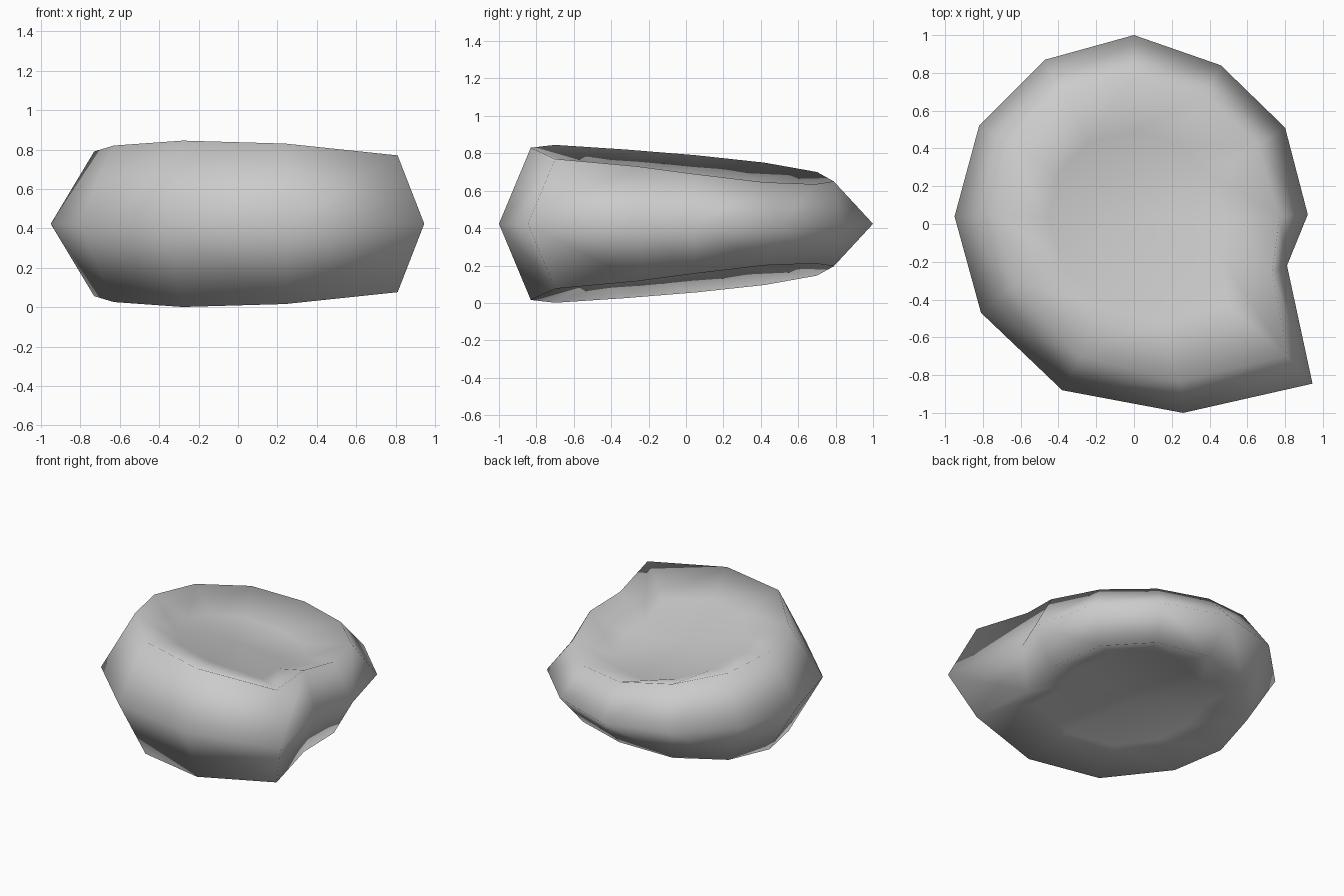
import bpy
import bmesh

old = bpy.data.objects.get("Cube")
if old:
    bpy.data.objects.remove(old, do_unlink=True)

MID = 0.423
INSET, DROP, FLOOR = 0.62, 0.10, 0.65

# Widest outline of the whorl, counter-clockwise from the mouth
outline = [(.81, -.22), (.92, .05), (.80, .51), (.46, .84), (0, 1), (-.47, .87),
           (-.82, .52), (-.95, .04), (-.81, -.47), (-.38, -.88), (.26, -1), (.945, -.845)]

# Upper rim, which sits inside the outline and climbs along the spiral
rim = [(.73, -.26, .73), (.77, .04, .69), (.65, .42, .645), (.37, .69, .635), (0, .79, .65), (-.38, .70, .70),
       (-.65, .42, .75), (-.73, .05, .79), (-.63, -.32, .82), (-.28, -.70, .845), (.24, -.83, .83), (.81, -.70, .77)]

# Inner ring where the wall of the dish meets its floor
dish = [(x * INSET, y * INSET, z - DROP) for x, y, z in rim]


def add_ring(bm, points, side):
    return [bm.verts.new((x, y, MID + side * (z - MID))) for x, y, z in points]


bm = bmesh.new()
middle = [bm.verts.new((x, y, MID)) for x, y in outline]
count = len(middle)

# Sloping side, dish wall and dish floor, above and mirrored below
for side in (1, -1):
    edge = add_ring(bm, rim, side)
    inner = add_ring(bm, dish, side)
    centre = add_ring(bm, [(0, 0, FLOOR)], side)[0]
    for i in range(count):
        j = (i + 1) % count
        bm.faces.new((middle[i], middle[j], edge[j], edge[i]))
        bm.faces.new((edge[i], edge[j], inner[j], inner[i]))
        bm.faces.new((inner[i], inner[j], centre))
bmesh.ops.recalc_face_normals(bm, faces=bm.faces[:])
for face in bm.faces:
    face.smooth = True

mesh = bpy.data.meshes.new("spiral_shell")
bm.to_mesh(mesh)
bm.free()
shell = bpy.data.objects.new("spiral_shell", mesh)
bpy.context.collection.objects.link(shell)

# Plain grey surface
grey = bpy.data.materials.new("light_grey")
grey.use_nodes = True
colour = (.6, .6, .6, 1)
grey.diffuse_color = colour
grey.node_tree.nodes["Principled BSDF"].inputs["Base Color"].default_value = colour
mesh.materials.append(grey)
